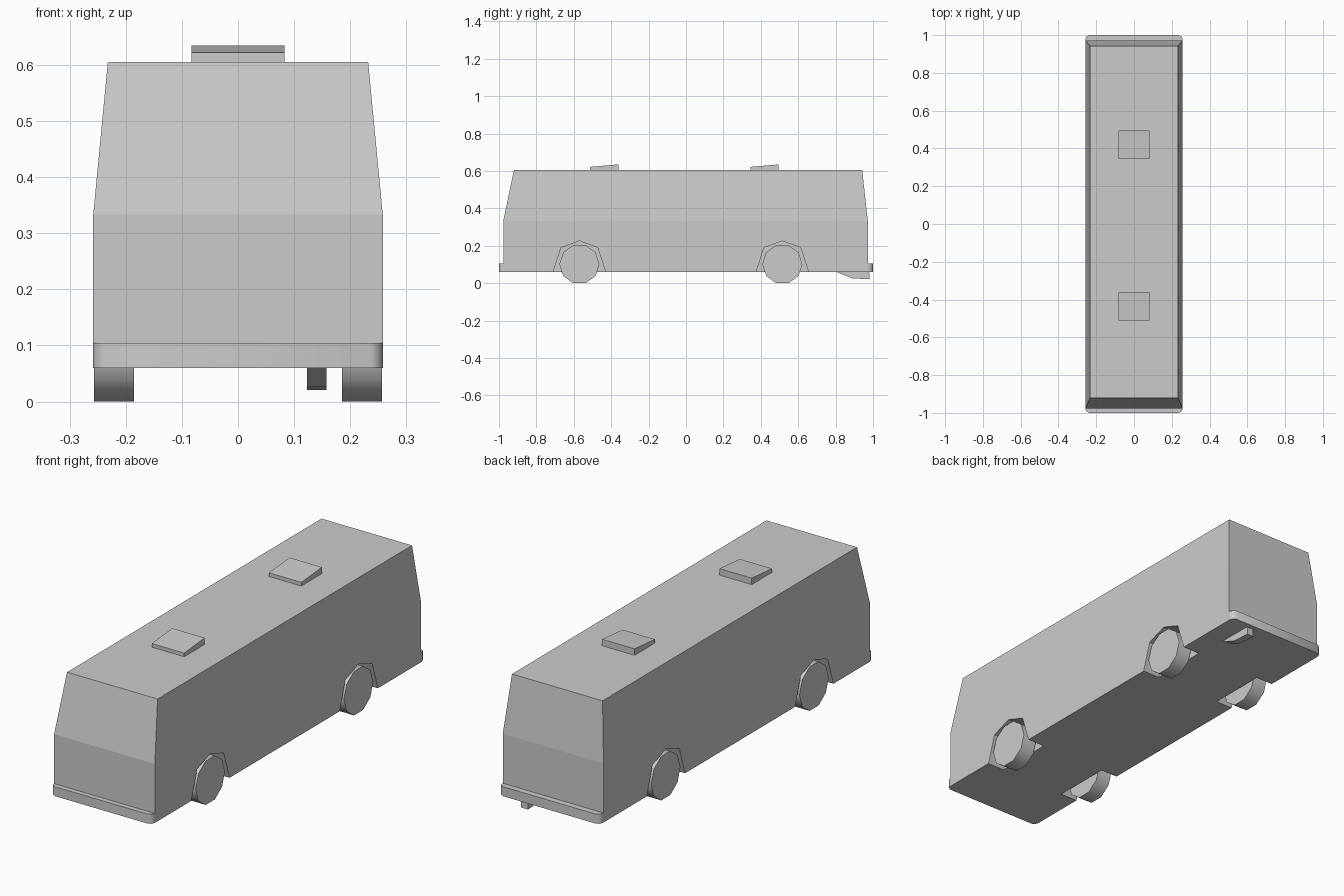
import bpy, bmesh, math
from mathutils import Matrix, Vector

if "Cube" in bpy.data.objects:
    bpy.data.objects.remove(bpy.data.objects["Cube"])


def new_object(name, bm, smooth=False):
    bmesh.ops.recalc_face_normals(bm, faces=bm.faces)
    me = bpy.data.meshes.new(name)
    bm.to_mesh(me)
    bm.free()
    ob = bpy.data.objects.new(name, me)
    bpy.context.collection.objects.link(ob)
    if smooth:
        bpy.ops.object.select_all(action='DESELECT')
        ob.select_set(True)
        bpy.context.view_layer.objects.active = ob
        bpy.ops.object.shade_smooth_by_angle(angle=math.radians(40))
    return ob


def add_loft(bm, rings):
    loops = [[bm.verts.new(p) for p in ring] for ring in rings]
    for a, b in zip(loops, loops[1:]):
        for i in range(len(a)):
            j = (i + 1) % len(a)
            bm.faces.new((a[i], a[j], b[j], b[i]))
    bm.faces.new(loops[0])
    bm.faces.new(loops[-1])


def add_side_profile(bm, profile, x0, x1):
    """Extrude a (y, z) outline across the vehicle."""
    add_loft(bm, [[(x, y, z) for y, z in profile] for x in (x0, x1)])


AXLES = (-0.57, 0.515)

# Body shell: vertical lower sides, upper half tapering to the roof
bm = bmesh.new()
levels = [(0.06, 0.258, -0.977, 0.972), (0.333, 0.258, -0.977, 0.972),
          (0.605, 0.232, -0.92, 0.942)]
add_loft(bm, [[(-w, f, z), (w, f, z), (w, b, z), (-w, b, z)]
              for z, w, f, b in levels])
body = new_object("body", bm)

# Wheel arch recesses
arch = [(-0.14, 0.06), (-0.098, 0.19), (0, 0.226), (0.098, 0.19), (0.14, 0.06),
        (0.14, 0.0), (-0.14, 0.0)]
bm = bmesh.new()
for y in AXLES:
    for s in (-1, 1):
        add_side_profile(bm, [(y + dy, z) for dy, z in arch], s * 0.17, s * 0.3)
cutter = new_object("arch_cutter", bm)
cutter.hide_render = True
cutter.hide_viewport = True
cut = body.modifiers.new("arches", 'BOOLEAN')
cut.operation = 'DIFFERENCE'
cut.solver = 'EXACT'
cut.object = cutter

# Ten-sided wheels
for y, end in zip(AXLES, ("front", "rear")):
    for s, side in ((-1, "left"), (1, "right")):
        bm = bmesh.new()
        bmesh.ops.create_cone(bm, cap_ends=True, segments=10, radius1=0.107,
                              radius2=0.107, depth=0.072)
        # stand the wheel upright with a flat facet on the ground
        bmesh.ops.transform(bm, verts=bm.verts, matrix=Matrix.Rotation(math.pi / 2, 4, 'Y'))
        low = min(v.co.z for v in bm.verts)
        if sum(v.co.z < low + 1e-4 for v in bm.verts) < 4:
            bmesh.ops.transform(bm, verts=bm.verts, matrix=Matrix.Rotation(math.pi / 10, 4, 'X'))
        low = min(v.co.z for v in bm.verts)
        bmesh.ops.translate(bm, verts=bm.verts, vec=Vector((s * 0.221, y, -low)))
        new_object(f"{end}_{side}_wheel", bm, True)

# Bumpers with softened corners
for s, name, inner in ((-1, "front_bumper", 0.972), (1, "rear_bumper", 0.967)):
    half = [(0.258, inner), (0.258, 0.978), (0.252, 0.992), (0.238, 1.0)]
    plan = half + [(-x, y) for x, y in reversed(half)]
    bm = bmesh.new()
    add_loft(bm, [[(x, s * y, z) for x, y in plan] for z in (0.06, 0.104)])
    new_object(name, bm, True)

# Wedge-shaped roof vents, raised at the rear
for y, name in ((-0.512, "front_roof_vent"), (0.345, "rear_roof_vent")):
    bm = bmesh.new()
    add_side_profile(bm, [(y, 0.6), (y, 0.622), (y + 0.15, 0.635), (y + 0.15, 0.6)],
                     -0.083, 0.083)
    new_object(name, bm)

# Exhaust pipe dropping below the floor
bm = bmesh.new()
add_side_profile(bm, [(0.8, 0.062), (0.845, 0.043), (0.89, 0.026), (0.98, 0.021),
                      (0.98, 0.058), (0.93, 0.062)], 0.123, 0.158)
new_object("exhaust", bm)
